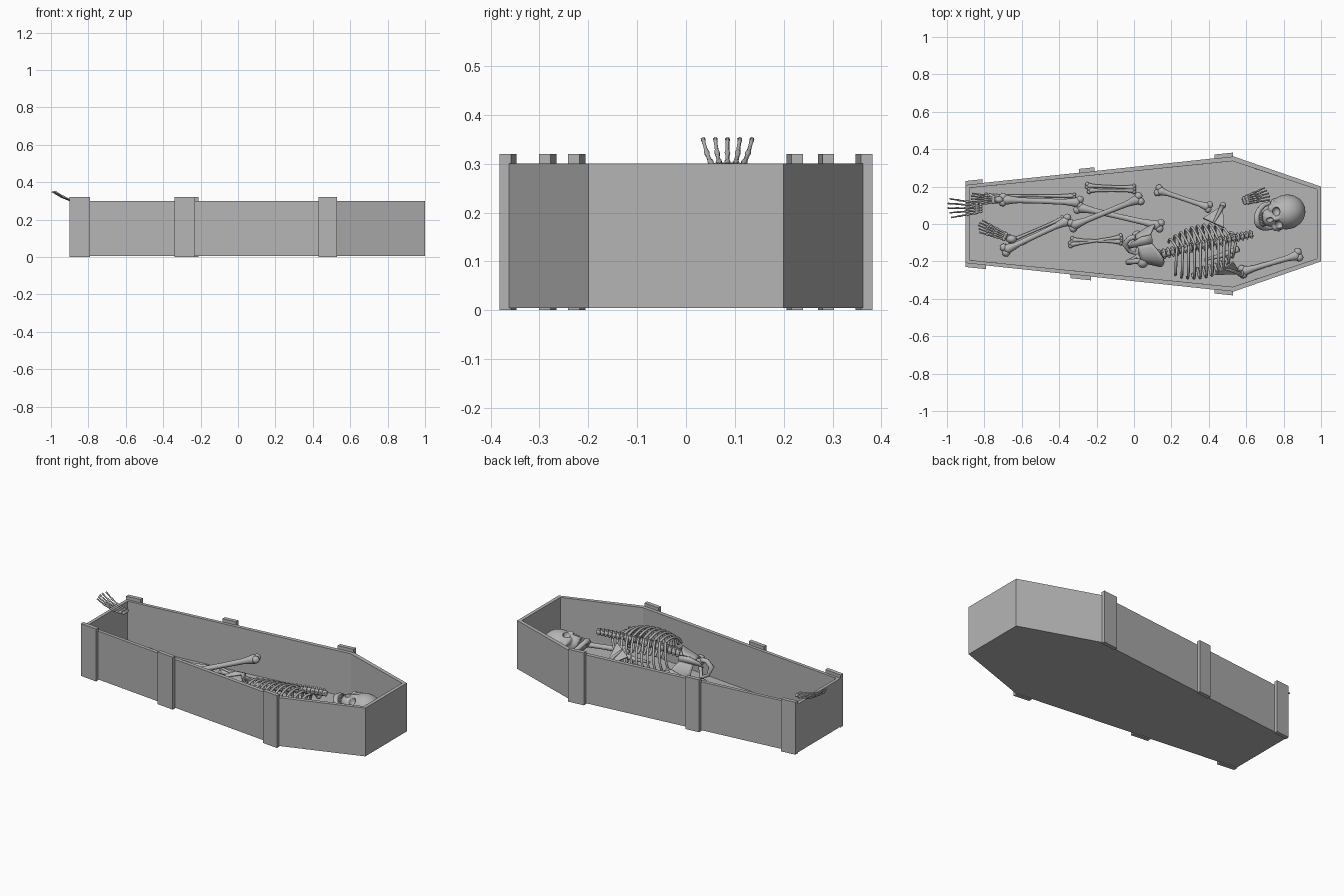
import bpy, bmesh, math
from mathutils import Vector as V, Matrix

if "Cube" in bpy.data.objects:
    bpy.data.objects.remove(bpy.data.objects["Cube"])

grey = bpy.data.materials.new("dark_grey")
grey.diffuse_color = (.46, .46, .46, 1)
grey.use_nodes = True
grey.node_tree.nodes["Principled BSDF"].inputs["Base Color"].default_value = grey.diffuse_color

def finish(bm, name, smooth=True):
    bmesh.ops.recalc_face_normals(bm, faces=bm.faces)
    me = bpy.data.meshes.new(name)
    bm.to_mesh(me)
    bm.free()
    me.materials.append(grey)
    ob = bpy.data.objects.new(name, me)
    bpy.context.collection.objects.link(ob)
    if smooth:
        for p in me.polygons:
            p.use_smooth = True
    return ob

def tube(bm, pts, radii, seg=8, flat=1.0):
    pts = [V(p) for p in pts]
    n, rings = None, []
    for i, p in enumerate(pts):
        t = (pts[min(i + 1, len(pts) - 1)] - pts[max(i - 1, 0)]).normalized()
        n = t.orthogonal() if n is None else n - t * n.dot(t)
        n.normalize()
        b = t.cross(n)
        rings.append([bm.verts.new(p + radii[i] * (n * math.cos(a) + b * math.sin(a) * flat))
                      for a in (2 * math.pi * k / seg for k in range(seg))])
    for r, q in zip(rings, rings[1:]):
        for k in range(seg):
            bm.faces.new((r[k], r[(k + 1) % seg], q[(k + 1) % seg], q[k]))
    bm.faces.new(rings[0])
    bm.faces.new(rings[-1])

def ball(bm, c, r, u=12, v=8):
    r = V((r, r, r)) if isinstance(r, (int, float)) else V(r)
    m = Matrix.Translation(V(c)) @ Matrix.Diagonal((*r, 1))
    bmesh.ops.create_uvsphere(bm, u_segments=u, v_segments=v, radius=1, matrix=m)

def long_bone(name, a, b, r):
    a, b = V(a), V(b)
    bm = bmesh.new()
    prof = [(0, 1.2), (.04, 1.6), (.1, 1.3), (.2, .95), (.5, .85), (.8, .95), (.9, 1.3), (.96, 1.6), (1, 1.2)]
    tube(bm, [a.lerp(b, t) for t, _ in prof], [r * k for _, k in prof], 12)
    side = (b - a).cross(V((0, 0, 1))).normalized() * r
    for e in (a, b):
        for s in (-1, 1):
            ball(bm, e + side * s * .9, r * 1.25)
    return finish(bm, name)

def digits(name, wrist, d, length, width, curl, heel=0.0):
    wrist, d = V(wrist), V(d).normalized()
    s = d.cross(V((0, 0, 1))).normalized()
    bm = bmesh.new()
    for i in range(-2, 3):
        reach = length * (1 - .05 * abs(i - .5))
        pts, rad = [], []
        for k in range(13):
            t = .15 + .85 * k / 12
            pts.append(wrist + d * reach * t + s * i * width / 4 * (.45 + .55 * t) + V((0, 0, curl * t * t)))
            rad.append((.0075 if k % 4 == 0 else .0052) * (1.1 - .4 * t))
        tube(bm, pts, rad, 6)
        ball(bm, wrist + d * length * .12 + s * i * width * .11, .011, u=8, v=6)
        ball(bm, wrist + s * i * width * .09, .01, u=8, v=6)
    if heel:
        ball(bm, wrist - d * heel * .6 + V((0, 0, .006)), (heel, heel * .8, heel))
    return finish(bm, name)

# coffin shell: six-sided tray with even wall thickness
outline = [(-.9, -.21), (.53, -.362), (1, -.2), (1, .2), (.53, .362), (-.9, .21)]
bm = bmesh.new()
low = [bm.verts.new((x, y, .005)) for x, y in outline]
top = [bm.verts.new((x, y, .3)) for x, y in outline]
bm.faces.new(low[::-1])
rim = bm.faces.new(top)
for i in range(6):
    j = (i + 1) % 6
    bm.faces.new((low[i], low[j], top[j], top[i]))
bm.normal_update()
bmesh.ops.inset_individual(bm, faces=[rim], thickness=.026)
bmesh.ops.inset_individual(bm, faces=[rim], thickness=.0002)
for v in rim.verts:
    v.co.z = .03
finish(bm, "coffin_shell", False)

# upright battens on the long walls
for side, spans in ((1, [(-.9, -.81), (-.295, -.21), (.43, .53)]), (-1, [(-.9, -.79), (-.34, -.23), (.43, .53)])):
    for k, (x0, x1) in enumerate(spans):
        bm = bmesh.new()
        wall = lambda x: .21 + (x + .9) * .152 / 1.43
        prof = [(x0, wall(x0) - .004), (x1, wall(x1) - .004), (x1, wall(x1) + .02), (x0, wall(x0) + .02)]
        f = bm.faces.new([bm.verts.new((x, y * side, 0)) for x, y in prof])
        ext = bmesh.ops.extrude_face_region(bm, geom=[f], use_keep_orig=True)
        bmesh.ops.translate(bm, vec=(0, 0, .32), verts=[g for g in ext["geom"] if isinstance(g, bmesh.types.BMVert)])
        finish(bm, f"batten_{'back' if side > 0 else 'front'}_{k}", False)

# limb bones
for name, a, b, r in [
        ("femur_back", (-.33, -.01, .09), (.03, .135, .215), .017),
        ("femur_front", (-.30, .09, .065), (.14, -.01, .13), .017),
        ("tibia_back", (-.70, .13, .06), (-.29, .115, .07), .017),
        ("fibula_back", (-.79, .15, .05), (-.32, .15, .05), .008),
        ("tibia_front", (-.69, -.14, .055), (-.35, .02, .075), .017),
        ("fibula_front", (-.66, -.09, .05), (-.38, .03, .06), .008),
        ("humerus_back", (.13, .18, .055), (.40, .09, .075), .015),
        ("humerus_front", (.58, -.255, .055), (.88, -.165, .06), .017),
        ("radius_back", (-.25, .205, .045), (.0, .195, .045), .009),
        ("ulna_back", (-.24, .18, .045), (.0, .18, .045), .009),
        ("radius_front", (-.34, -.11, .045), (-.07, -.07, .05), .009),
        ("ulna_front", (-.33, -.085, .045), (-.07, -.095, .05), .009)]:
    long_bone(name, a, b, r)

# hands and feet
digits("hand_over_rim", (-.82, .085, .292), (-1, 0, 0), .178, .1, .058)
digits("hand_by_skull", (.59, .125, .05), (1, .3, 0), .14, .07, .03)
digits("foot_back", (-.735, .13, .06), (-1, .03, 0), .14, .06, .02, .024)
digits("foot_front", (-.67, -.075, .06), (-1, .42, 0), .18, .065, .02, .028)

# torso frame: up the spine, out of the back, sideways (rolled a little)
up = V((.96, .22, .05)).normalized()
back = V((0, .45, .89))
back = (back - up * back.dot(up)).normalized()
side = up.cross(back)

# ribcage
bm = bmesh.new()
head, tail = V((.55, -.105, .155)), V((.235, -.175, .155))
widths = [.065, .1, .125, .138, .145, .147, .145, .138, .128, .115, .1]
for i, w in enumerate(widths):
    c = head.lerp(tail, i / 10)
    depth = min(.1, .068 + .012 * i)
    end = 2.85 if i < 7 else 2.85 - .3 * (i - 6)
    for s in (-1, 1):
        ang = [end * k / 15 for k in range(16)]
        tube(bm, [c + side * s * w * math.sin(a) + back * depth * math.cos(a) - up * (.055 * math.sin(a * .55) - .01)
                  for a in ang], [.0075] * 16, 6)
tube(bm, [head - back * .065, head.lerp(tail, .3) - back * .1, head.lerp(tail, .6) - back * .105],
     [.017, .014, .006], 8)
finish(bm, "ribcage")

# spine: vertebral bodies with side and rear processes
bm = bmesh.new()
ends = [V((.625, -.055, .235)), V((.36, -.11, .235)), V((.09, -.175, .18))]
for i in range(24):
    t = i / 23
    p = ends[0] * (1 - t) ** 2 + ends[1] * 2 * t * (1 - t) + ends[2] * t * t
    r = .018 + .008 * t
    tube(bm, [p + up * .011, p + up * .008, p, p - up * .008, p - up * .011], [r * .8, r, r * .88, r, r * .8], 10)
    tube(bm, [p, p + back * (r + .009) - up * .008], [.008, .005], 6)
    tube(bm, [p - side * (r + .006), p, p + side * (r + .006)], [.005, .008, .005], 6)
finish(bm, "spine")

# pelvis: curved iliac wings, sacrum and lower arches
origin = V((.055, -.125, .135))
loc = lambda s, u, f: origin + side * s + up * u - back * f
bm = bmesh.new()
for s in (-1, 1):
    grid = []
    for i in range(11):
        th = math.radians(12 + 105 * i / 10)
        crest = .035 + .055 * math.sin(math.pi * (i + 1) / 13)
        grid.append([bm.verts.new(loc(s * (.075 + .05 * k / 6) * math.sin(th), -.03 + (crest + .03) * k / 6,
                                      -(.06 + .02 * k / 6) * math.cos(th))) for k in range(7)])
    for a, b in zip(grid, grid[1:]):
        for k in range(6):
            bm.faces.new((a[k], b[k], b[k + 1], a[k + 1]))
ob = finish(bm, "pelvis_wings")
m = ob.modifiers.new("thickness", 'SOLIDIFY')
m.thickness, m.offset = .012, 0
bm = bmesh.new()
tube(bm, [loc(0, .05, -.06), loc(0, 0, -.07), loc(0, -.05, -.06), loc(0, -.08, -.035)], [.04, .034, .02, .006], 10, .6)
for s in (-1, 1):
    ball(bm, loc(s * .08, -.025, .01), .03)
    loop = [(.075, -.02, .02), (.045, -.035, .06), (.006, -.05, .07), (.025, -.085, .06), (.055, -.1, .02), (.07, -.07, -.005), (.075, -.02, .0)]
    tube(bm, [loc(s * a, b, c) for a, b, c in loop], [.016, .011, .013, .01, .017, .014, .016], 8)
finish(bm, "pelvis_base")

# shoulder blades
for name, pts in (("shoulder_blade_back", [(.475, .10, .12), (.37, .03, .18), (.48, -.02, .22)]),
                  ("shoulder_blade_front", [(.57, -.265, .09), (.43, -.27, .2), (.53, -.20, .235)])):
    bm = bmesh.new()
    bm.faces.new([bm.verts.new(p) for p in pts])
    ob = finish(bm, name, False)
    m = ob.modifiers.new("thickness", 'SOLIDIFY')
    m.thickness, m.offset = .008, 0
    bm = bmesh.new()
    a, b = V(pts[0]), (V(pts[1]) + V(pts[2])) / 2
    tube(bm, [a, a.lerp(b, .5) + V((0, 0, .012)), b], [.014, .009, .005], 8)
    ball(bm, a, .018)
    finish(bm, name + "_spine")

# skull frame: face turned upward, crown toward the head end
crown = V((.96, .14, .22)).normalized()
face = V((-.2, -.3, .93))
face = (face - crown * face.dot(crown)).normalized()
right = face.cross(crown)
skull_m = Matrix((right, face, crown)).transposed().to_4x4()
skull_m.translation = V((.805, .06, .14))

bm = bmesh.new()
ball(bm, (0, -.01, .01), (.092, .105, .1), u=32, v=20)
ball(bm, (0, .04, -.02), (.078, .055, .06), u=24, v=14)
ball(bm, (0, .05, -.07), (.05, .05, .048), u=20, v=12)
ball(bm, (0, .092, -.032), (.012, .014, .025))
for s in (-1, 1):
    ball(bm, (s * .05, .062, -.052), (.026, .026, .018))
    tube(bm, [(s * .06, .06, -.05), (s * .084, .03, -.045), (s * .08, -.01, -.04)], [.011, .008, .01], 8)
skull = finish(bm, "skull")
m = skull.modifiers.new("merge", 'REMESH')
m.mode, m.voxel_size, m.use_smooth_shade = 'VOXEL', .005, True
m = skull.modifiers.new("soften", 'SMOOTH')
m.iterations = 4
bm = bmesh.new()
for s in (-1, 1):
    ball(bm, (s * .038, .092, -.024), (.024, .036, .021), u=20, v=12)
ball(bm, (0, .1, -.064), (.013, .022, .019))
cutter = finish(bm, "socket_cutter")
cutter.hide_render = True
cutter.display_type = 'WIRE'
m = skull.modifiers.new("sockets", 'BOOLEAN')
m.operation, m.object, m.solver = 'DIFFERENCE', cutter, 'EXACT'

# lower jaw and teeth
bm = bmesh.new()
half = [(.07, .012, -.06), (.064, .018, -.1), (.048, .055, -.123), (.027, .083, -.134)]
jaw_pts = half + [(0, .093, -.137)] + [(-x, y, z) for x, y, z in half[::-1]]
tube(bm, jaw_pts, [.009, .014, .015, .015, .017, .015, .015, .014, .009], 10)
jaw = finish(bm, "jaw")
bm = bmesh.new()
for i in range(12):
    a = math.pi * (i + .5) / 12
    ball(bm, (.036 * math.cos(a), .055 + .04 * math.sin(a), -.113), (.0052, .005, .013), u=8, v=6)
teeth = finish(bm, "teeth")
for ob in (skull, cutter, jaw, teeth):
    ob.matrix_world = skull_m
